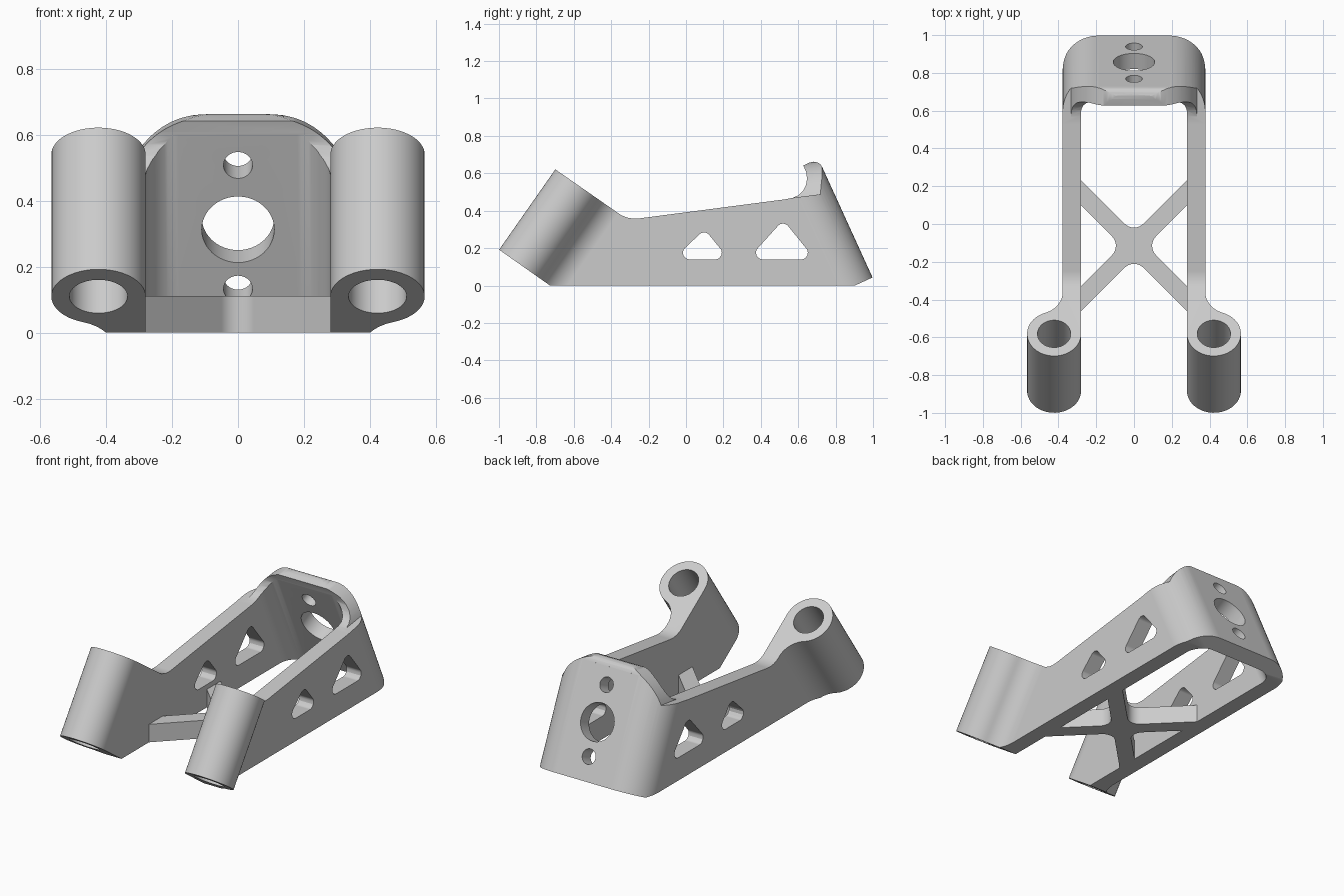
import bpy, bmesh
from math import sin, cos, tan, pi, radians, sqrt, atan2
from mathutils import Vector

if "Cube" in bpy.data.objects:
    bpy.data.objects.remove(bpy.data.objects["Cube"])

GREY = (0.6, 0.6, 0.6, 1.0)
mat = bpy.data.materials.new("plain grey")
mat.use_nodes = True
mat.diffuse_color = GREY
mat.node_tree.nodes["Principled BSDF"].inputs["Base Color"].default_value = GREY


def arc(cx, cy, rx, ry, start, end, steps=14):
    angles = [start + (end - start) * i / steps for i in range(steps + 1)]
    return [(cx + rx * cos(a), cy + ry * sin(a)) for a in angles]


def rounded(points, r, steps=8):
    """Polygon with every corner filleted."""
    out = []
    pts = [Vector(p) for p in points]
    for i, p in enumerate(pts):
        a = (pts[i - 1] - p).normalized()
        b = (pts[(i + 1) % len(pts)] - p).normalized()
        half = a.angle(b) / 2
        centre = p + (a + b).normalized() * r / sin(half)
        reach = r / tan(half)
        u, v = p + a * reach - centre, p + b * reach - centre
        for k in range(steps + 1):
            out.append(tuple(centre + u.lerp(v, k / steps).normalized() * r))
    return out


def prism(name, outline, place):
    """Solid between two copies of an outline; place(a, b, k) gives the 3D point."""
    bm = bmesh.new()
    ends = [[bm.verts.new(place(a, b, k)) for a, b in outline] for k in (0, 1)]
    n = len(outline)
    for loop in ends:
        bm.faces.new(loop)
    for i in range(n):
        j = (i + 1) % n
        bm.faces.new((ends[0][i], ends[0][j], ends[1][j], ends[1][i]))
    bmesh.ops.recalc_face_normals(bm, faces=bm.faces)
    mesh = bpy.data.meshes.new(name)
    bm.to_mesh(mesh)
    bm.free()
    mesh.materials.append(mat)
    obj = bpy.data.objects.new(name, mesh)
    bpy.context.collection.objects.link(obj)
    return obj


def cylinder(centre, axis, r, depth):
    bpy.ops.mesh.primitive_cylinder_add(
        vertices=48, radius=r, depth=depth, location=centre,
        rotation=Vector(axis).to_track_quat('Z', 'Y').to_euler())
    return bpy.context.object


def select(obj):
    bpy.ops.object.select_all(action='DESELECT')
    obj.select_set(True)
    bpy.context.view_layer.objects.active = obj


def combine(obj, tool, operation):
    select(obj)
    mod = obj.modifiers.new("cut", 'BOOLEAN')
    mod.operation, mod.object, mod.solver = operation, tool, 'EXACT'
    bpy.ops.object.modifier_apply(modifier=mod.name)
    bpy.data.objects.remove(tool)


# Tube axis and plate lean
TUBE, PLATE = radians(55), radians(65.5)
ST, SP = sin(TUBE), sin(PLATE)
tube_x, tube_y, tube_r = 0.423, -0.959, 0.143
arm_in, arm_out, fillet = 0.28, 0.378, 0.14
back_out, back_in = 1.017, 0.917

# Ground outline of one half: back corner, arm, fillet, tube, inner corner
rise = sqrt((tube_r + fillet) ** 2 - (arm_out + fillet - tube_x) ** 2)
meet = atan2(rise, arm_out + fillet - tube_x)
half = arc(arm_out - 0.19, back_out - 0.19 / SP, 0.19, 0.19 / SP, pi / 2, 0)
half += arc(arm_out + fillet, tube_y + rise / ST, fillet, fillet / ST, pi, pi + meet)
half += arc(tube_x, tube_y, tube_r, tube_r / ST, meet, -pi, 40)[1:]
half += arc(arm_in - 0.1, back_in - 0.1 / SP, 0.1, 0.1 / SP, 0, pi / 2)
outline = half + [(-x, y) for x, y in reversed(half)]


def lean(x, y, k):
    z = (-0.1, 0.8)[k]
    return x, y + z * (1 / tan(TUBE) if y < 0 else -1 / tan(PLATE)), z


frame = prism("bracket_frame", outline, lean)

# Side silhouette trims tube ends, arm tops and plate lip
profile = [(-1, 0.192), (-0.727, 0), (0.903, 0), (1.1, 0.09), (1.1, 0.636),
           (0.727, 0.636), (0.717, 0.65), (0.7, 0.659), (0.68, 0.662), (0.66, 0.657),
           (0.627, 0.642), (0.643, 0.605), (0.647, 0.57), (0.641, 0.535),
           (0.625, 0.505), (0.6, 0.482), (0.57, 0.469), (0.53, 0.461),
           (-0.25, 0.359), (-0.28, 0.358), (-0.31, 0.362), (-0.345, 0.375), (-0.70, 0.622)]
combine(frame, prism("side_trim", profile, lambda y, z, k: (1.4 * k - 0.7, y, z)), 'INTERSECT')

# Rounded shoulders of the plate
for s in (-1, 1):
    shoulder = arc(0.08, 0.392, 0.27, 0.27, pi / 2, radians(20), 20)
    shoulder += [(shoulder[-1][0], 0.483), (0.6, 0.483), (0.6, 0.9), (0.08, 0.9)]
    tool = prism("shoulder_trim", shoulder,
                 lambda x, z, k: (s * x, 0.4 + 0.6 * k, z + 0.13 * (0.6 * k - 0.28)))
    combine(frame, tool, 'DIFFERENCE')

# Triangular windows through both arms
for tri in ([(-0.07, 0.14), (0.23, 0.14), (0.1, 0.3)],
            [(0.33, 0.14), (0.69, 0.14), (0.52, 0.35)]):
    tool = prism("window_cut", rounded(tri, 0.035), lambda y, z, k: (k - 0.5, y, z))
    combine(frame, tool, 'DIFFERENCE')

# Tube bores
for s in (-1, 1):
    centre = (s * tube_x, tube_y + 0.32 / tan(TUBE), 0.32)
    combine(frame, cylinder(centre, (0, cos(TUBE), ST), 0.088, 1.2), 'DIFFERENCE')

# Plate holes
for z, r in ((0.17, 0.044), (0.35, 0.11), (0.545, 0.044)):
    centre = (0, back_out - z / tan(PLATE), z)
    combine(frame, cylinder(centre, (0, SP, cos(PLATE)), r, 0.4), 'DIFFERENCE')

# Cross brace with filleted centre
w, r, end = 0.067, 0.07, 0.33
notch = w + r * sqrt(2)
cross = []
for i, (sx, sy) in enumerate(((1, 1), (-1, 1), (-1, -1), (1, -1))):
    a = i * pi / 2
    cross += arc(notch * cos(a), notch * sin(a), r, r, a + pi * 1.25, a + pi * 0.75, 10)
    tips = [(sx * end, sy * (end - w)), (sx * end, sy * (end + w))]
    cross += tips if sx * sy > 0 else tips[::-1]
brace = prism("cross_brace", cross, lambda x, y, k: (x, y - 0.115, 0.11 * k))

# Smooth curved walls, crisp edges
for obj in (frame, brace):
    select(obj)
    bpy.ops.object.shade_smooth_by_angle(angle=radians(25))
    mod = obj.modifiers.new("even_normals", 'WEIGHTED_NORMAL')
    mod.keep_sharp = True
